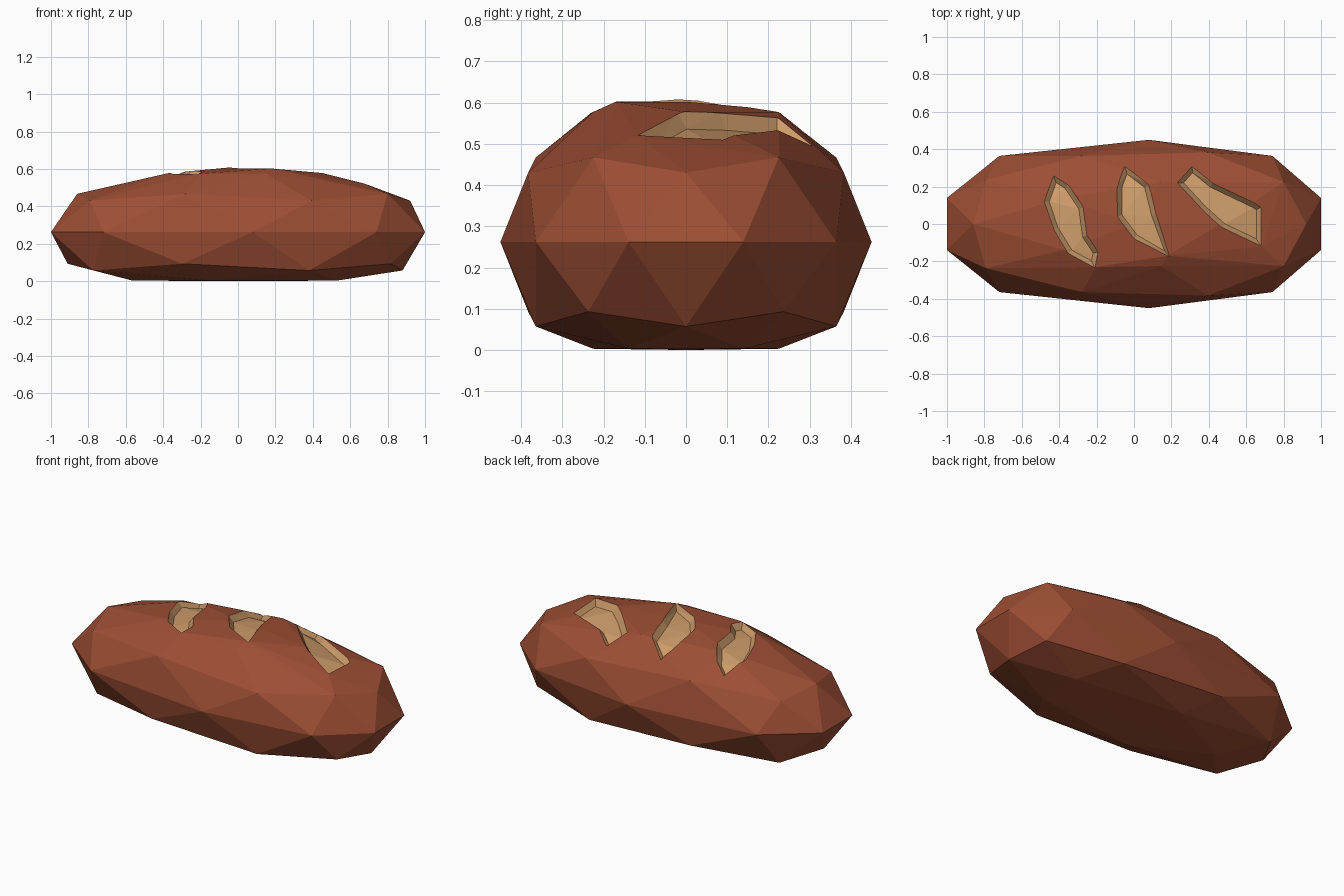
import bpy, bmesh
from mathutils import Vector
from mathutils.bvhtree import BVHTree

if "Cube" in bpy.data.objects:
    bpy.data.objects.remove(bpy.data.objects["Cube"])


def material(name, color):
    m = bpy.data.materials.new(name)
    m.diffuse_color = (*color, 1)
    m.use_nodes = True
    m.node_tree.nodes["Principled BSDF"].inputs["Base Color"].default_value = m.diffuse_color
    return m


MATS = [material("crust_brown", (0.335, 0.076, 0.034)),
        material("crumb_tan", (0.62, 0.335, 0.145))]


def remap(v, knots):
    """Piecewise linear lookup through (input, output) pairs."""
    for (a, fa), (b, fb) in zip(knots, knots[1:]):
        if v <= b:
            break
    return fa + (fb - fa) * (v - a) / (b - a)


def make_object(name, bm):
    mesh = bpy.data.meshes.new(name)
    bm.to_mesh(mesh)
    bm.free()
    for m in MATS:
        mesh.materials.append(m)
    ob = bpy.data.objects.new(name, mesh)
    bpy.context.collection.objects.link(ob)
    return ob


# Loaf: faceted sphere stretched along x, with a flattened base
X_KNOTS = [(-0.951, -1), (-0.894, -0.91), (-0.851, -0.86), (-0.588, -0.72),
           (-0.263, -0.28), (0, 0.08), (0.263, 0.38), (0.588, 0.74),
           (0.688, 0.80), (0.851, 0.88), (0.894, 0.92), (0.951, 1)]
Z_KNOTS = [(-1, 0), (-0.851, 0.003), (-0.526, 0.057), (-0.447, 0.093),
           (0, 0.262), (0.447, 0.43), (0.526, 0.467), (0.851, 0.577), (1, 0.612)]
bm = bmesh.new()
bmesh.ops.create_icosphere(bm, subdivisions=2, radius=1)
for v in bm.verts:
    x, y, z = v.co
    if z > 0.8:
        px = x * 0.88
    elif z < -0.8:
        px = x * 1.15 + 0.04
    else:
        px = remap(x, X_KNOTS)
    v.co = (px, y * 0.45, remap(z, Z_KNOTS))
# raised lips where the scores end
for tip in [(0.68, -0.12, 0.52), (0.18, -0.17, 0.602), (-0.20, -0.23, 0.575)]:
    bm.verts.new(tip)
hull = bmesh.ops.convex_hull(bm, input=bm.verts[:])
bmesh.ops.delete(bm, geom=[g for g in hull["geom_interior"] + hull["geom_unused"]
                           if isinstance(g, bmesh.types.BMVert)], context="VERTS")
bmesh.ops.recalc_face_normals(bm, faces=bm.faces[:])
surface = BVHTree.FromBMesh(bm)
loaf = make_object("bread_loaf", bm)


def surface_z(x, y):
    return surface.ray_cast(Vector((x, y, 2)), Vector((0, 0, -1)))[0].z


def inset(points, amount):
    """Shrink a clockwise outline by offsetting every edge inwards."""
    pts, out = [Vector(p) for p in points], []
    for i, p in enumerate(pts):
        a, b = (p - pts[i - 1]).normalized(), (pts[(i + 1) % len(pts)] - p).normalized()
        na, nb = Vector((a.y, -a.x)), Vector((b.y, -b.x))
        out.append(p + (na + nb) * amount / max(1 + na.dot(nb), 0.5))
    return out


# Score cuts: outline on the crust, sloping walls, sunken floor
SCORES = [
    [(-0.43, 0.26), (-0.35, 0.21), (-0.27, 0.09), (-0.25, -0.06), (-0.19, -0.15),
     (-0.21, -0.235), (-0.35, -0.16), (-0.43, -0.03), (-0.48, 0.12)],
    [(-0.05, 0.31), (0.08, 0.21), (0.12, 0.05), (0.19, -0.175), (0.0, -0.08),
     (-0.09, 0.04), (-0.09, 0.2)],
    [(0.31, 0.31), (0.42, 0.22), (0.65, 0.11), (0.68, 0.09), (0.68, -0.12),
     (0.47, -0.02), (0.36, 0.08), (0.23, 0.22)],
]
for i, outline in enumerate(SCORES):
    bm = bmesh.new()
    # rings from the floor, through the crust line, to a cap above the loaf
    rings = []
    for pts, lift in ((inset(outline, 0.026), -0.035), (outline, 0.003), (outline, None)):
        rings.append([bm.verts.new((x, y, 0.8 if lift is None else surface_z(x, y) + lift))
                      for x, y in pts])
    n = len(outline)
    for low, high in zip(rings, rings[1:]):
        for k in range(n):
            j = (k + 1) % n
            bm.faces.new((low[k], low[j], high[j], high[k]))
    bm.faces.new(rings[0])
    bm.faces.new(rings[2])
    bmesh.ops.triangulate(bm, faces=bm.faces[:])
    bmesh.ops.recalc_face_normals(bm, faces=bm.faces[:])
    for f in bm.faces:
        f.material_index = 1
    cutter = make_object(f"score_cutter_{i + 1}", bm)
    cutter.hide_render = True
    mod = loaf.modifiers.new("score", "BOOLEAN")
    mod.operation, mod.solver, mod.object = "DIFFERENCE", "EXACT", cutter
    bpy.context.view_layer.objects.active = loaf
    bpy.ops.object.modifier_apply(modifier=mod.name)
    bpy.data.objects.remove(cutter)
